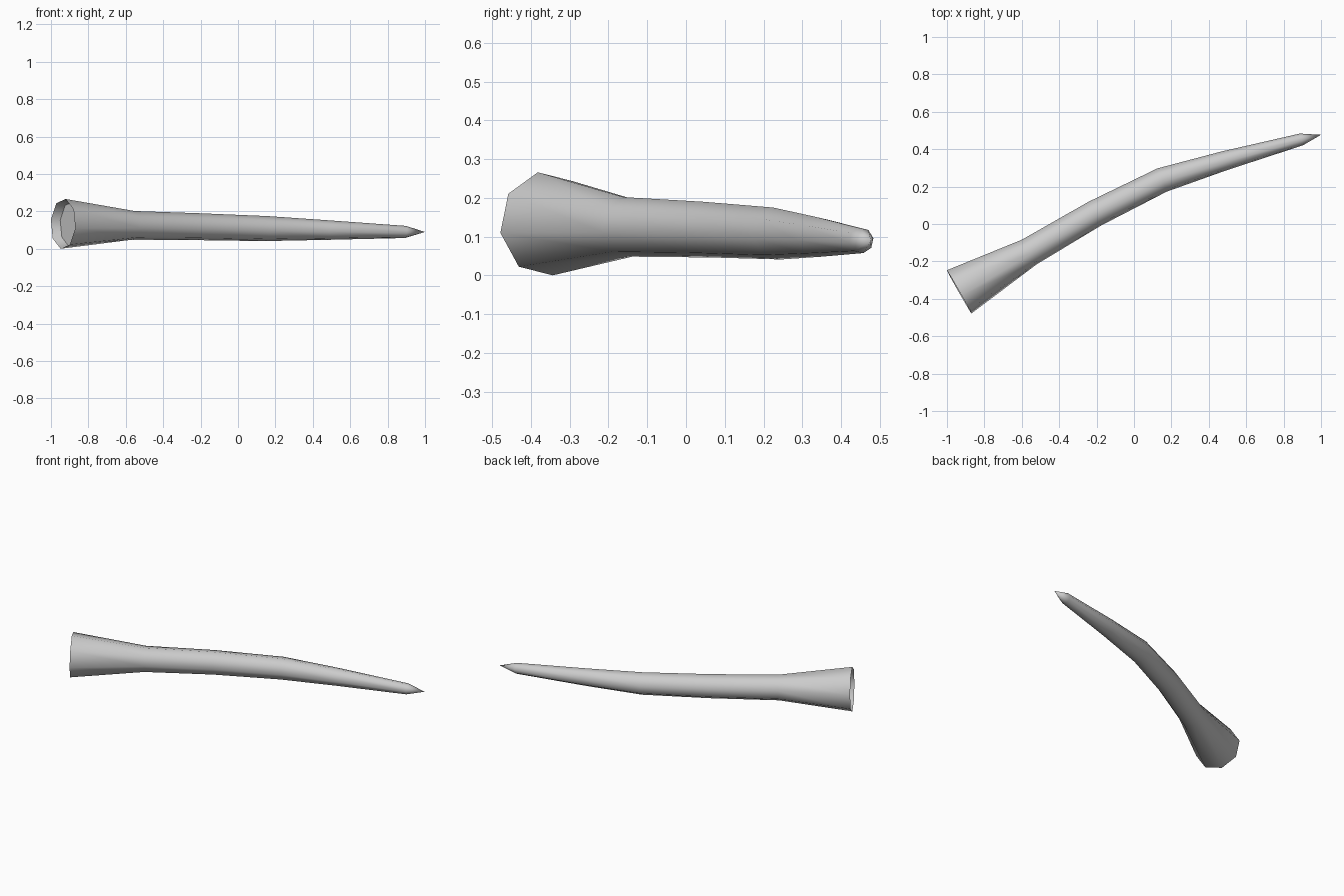
import bpy, bmesh, math
from mathutils import Vector

cube = bpy.data.objects.get("Cube")
if cube:
    bpy.data.objects.remove(cube, do_unlink=True)

SIDES = 8
TWIST = math.radians(10)
UP = Vector((0, 0, 1))

# Stations along the horn: centre and radius, from the wide base to the tip
stations = [
    (Vector((-0.935, -0.363, 0.133)), 0.135),
    (Vector((-0.56, -0.15, 0.125)), 0.078),
    (Vector((-0.21, 0.055, 0.118)), 0.073),
    (Vector((0.15, 0.235, 0.108)), 0.068),
    (Vector((0.48, 0.337, 0.100)), 0.053),
    (Vector((0.895, 0.452, 0.090)), 0.033),
]
tip_point = Vector((1.0, 0.477, 0.09))

# One plain grey material
grey = bpy.data.materials.new("horn_grey")
grey.use_nodes = True
colour = (0.6, 0.6, 0.6, 1)
grey.diffuse_color = colour
grey.node_tree.nodes["Principled BSDF"].inputs["Base Color"].default_value = colour

bm = bmesh.new()


def add_ring(centre, radius, direction):
    side = UP.cross(direction).normalized()
    top = direction.cross(side).normalized()
    angles = [TWIST + math.tau * k / SIDES for k in range(SIDES)]
    return [bm.verts.new(centre + radius * (side * math.cos(a) + top * math.sin(a)))
            for a in angles]


def bridge(a, b):
    for i in range(SIDES):
        j = (i + 1) % SIDES
        bm.faces.new((a[i], a[j], b[j], b[i]))


# Tapered, curved body
centres = [s[0] for s in stations] + [tip_point]
rings = []
for i, (centre, radius) in enumerate(stations):
    direction = (centres[i + 1] - centres[max(i - 1, 0)]).normalized()
    rings.append(add_ring(centre, radius, direction))
for a, b in zip(rings, rings[1:]):
    bridge(a, b)

# Pointed tip
tip = bm.verts.new(tip_point)
for i in range(SIDES):
    bm.faces.new((rings[-1][i], rings[-1][(i + 1) % SIDES], tip))

# Shallow recess in the base, with a thin rim
axis = (centres[1] - centres[0]).normalized()
floor_ring = add_ring(centres[0] + axis * 0.05, 0.122, axis)
bridge(floor_ring, rings[0])
bm.faces.new(floor_ring)

bmesh.ops.recalc_face_normals(bm, faces=bm.faces)
mesh = bpy.data.meshes.new("horn")
bm.to_mesh(mesh)
bm.free()
mesh.materials.append(grey)

horn = bpy.data.objects.new("horn", mesh)
bpy.context.collection.objects.link(horn)
bpy.ops.object.select_all(action='DESELECT')
horn.select_set(True)
bpy.context.view_layer.objects.active = horn
bpy.ops.object.shade_smooth_by_angle(angle=math.radians(60))
